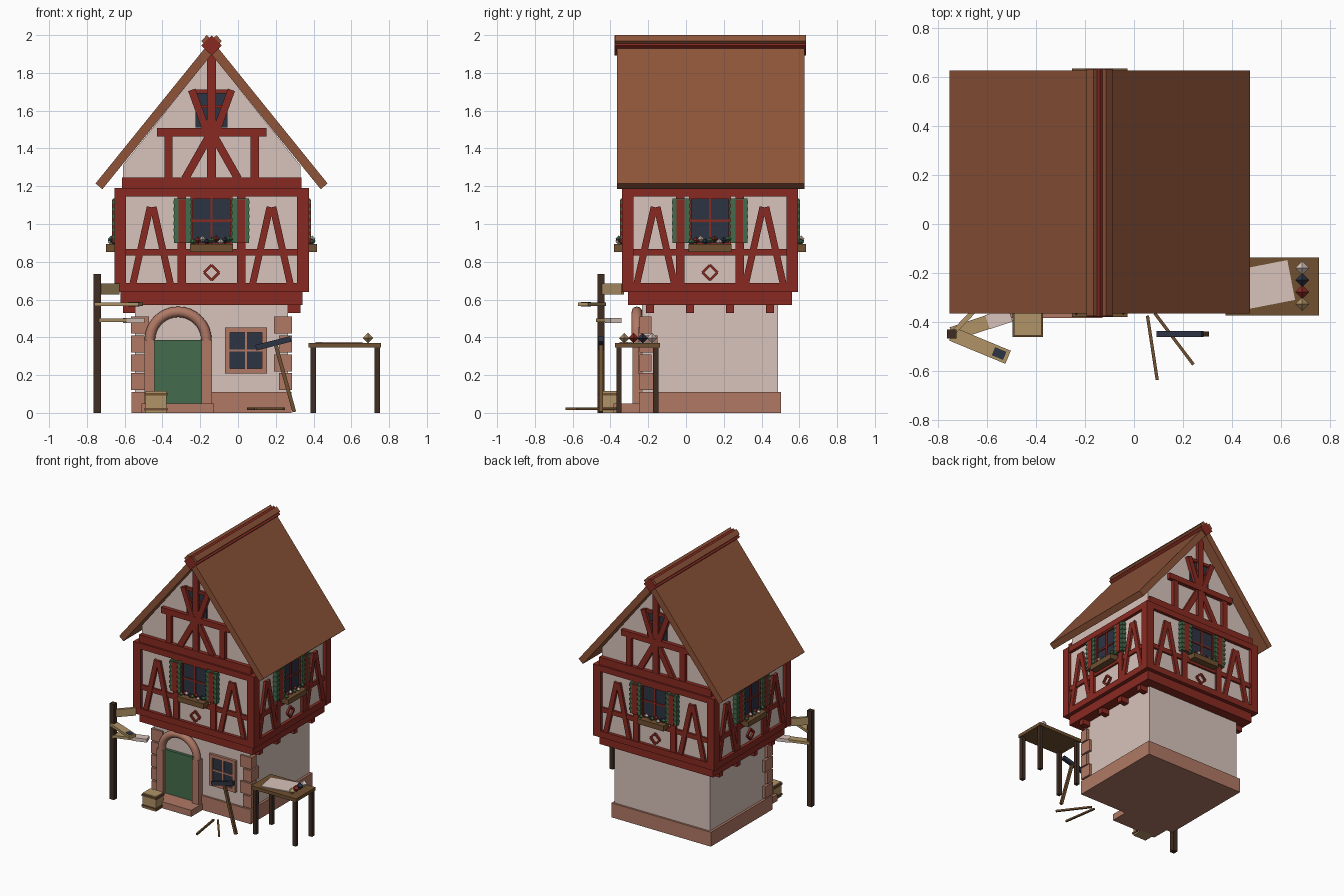
import bpy, bmesh, math
from mathutils import Matrix, Vector

if "Cube" in bpy.data.objects:
    bpy.data.objects.remove(bpy.data.objects["Cube"], do_unlink=True)

SRGB = {
    "plaster": (216, 195, 187), "red_timber": (136, 42, 33), "green_paint": (68, 108, 76),
    "dark_glass": (44, 51, 66), "pink_stone": (176, 121, 101), "roof_brown": (142, 84, 57),
    "dark_wood": (64, 45, 34), "wood": (112, 80, 48), "tan_wood": (176, 147, 102),
}
MATS = {}
for key, rgb in SRGB.items():
    colour = [((c / 255 + 0.055) / 1.055) ** 2.4 for c in rgb] + [1]
    m = bpy.data.materials.new(key)
    m.use_nodes = True
    m.diffuse_color = colour
    m.node_tree.nodes["Principled BSDF"].inputs["Base Color"].default_value = colour
    MATS[key] = m

parts = {}   # name -> (bmesh, material key)
I = Matrix.Identity(4)


def mesh_of(name, mat):
    return parts.setdefault(name, (bmesh.new(), mat))[0]


def box(name, mat, lo, hi, frame=I):
    lo, hi = Vector(lo), Vector(hi)
    size = Matrix.Diagonal((*(hi - lo), 1))
    bmesh.ops.create_cube(mesh_of(name, mat), size=1,
                          matrix=frame @ Matrix.Translation((lo + hi) / 2) @ size)


def beam(name, mat, a, b, width, depth, frame=I):
    """Bar between two points; width lies in the x-z plane for upright walls."""
    a, b = Vector(a), Vector(b)
    z = (b - a).normalized()
    ref = Vector((0, 1, 0)) if abs(z.y) < 0.7 else Vector((0, 0, 1))
    x = ref.cross(z).normalized()
    rot = Matrix((x, z.cross(x), z)).transposed().to_4x4()
    size = Matrix.Diagonal((width, depth, (b - a).length, 1))
    bmesh.ops.create_cube(mesh_of(name, mat), size=1,
                          matrix=frame @ Matrix.Translation((a + b) / 2) @ rot @ size)


def gem(name, mat, pos, r, frame=I):
    bmesh.ops.create_uvsphere(mesh_of(name, mat), u_segments=4, v_segments=2, radius=r,
                              matrix=frame @ Matrix.Translation(pos))


def prism(name, mat, outline, y0, y1, frame=I):
    bm = mesh_of(name, mat)
    face = bm.faces.new([bm.verts.new(frame @ Vector((x, y0, z))) for x, z in outline])
    out = bmesh.ops.extrude_face_region(bm, geom=[face])
    shift = frame.to_3x3() @ Vector((0, y1 - y0, 0))
    bmesh.ops.translate(bm, vec=shift, verts=[v for v in out["geom"] if isinstance(v, bmesh.types.BMVert)])


CX, CY = -0.14, 0.127
HOUSE = Matrix.Translation((CX, CY, 0))


def block(name, mat, hx, hy, z0, z1):
    box(name, mat, (-hx, -hy, z0), (hx, hy, z1), HOUSE)


# Storeys
block("plinth", "pink_stone", 0.423, 0.375, 0, 0.11)
block("ground_floor_wall", "plaster", 0.405, 0.36, 0.1, 0.58)
block("floor_beam", "red_timber", 0.482, 0.434, 0.57, 0.65)
block("upper_wall", "plaster", 0.49, 0.44, 0.645, 1.185)
block("sill_beam", "red_timber", 0.513, 0.464, 0.64, 0.688)
block("top_plate", "red_timber", 0.513, 0.464, 1.145, 1.19)
for sx in (-1, 1):
    for sy in (-1, 1):
        x, y = sx * 0.484, sy * 0.435
        box("corner_posts", "red_timber", (x - 0.031, y - 0.031, 0.64), (x + 0.031, y + 0.031, 1.19), HOUSE)
    # Joist ends under the side jetties
    for i in range(4):
        y = -0.318 + i * 0.212
        box("joist_ends", "red_timber", (sx * 0.43 - 0.04, y - 0.021, 0.53), (sx * 0.43 + 0.04, y + 0.021, 0.58), HOUSE)
    # Corner stones on the front
    for i in range(4):
        lx, ly = (0.095, 0.065) if i % 2 else (0.07, 0.095)
        z = 0.12 + i * 0.1
        box("corner_stones", "pink_stone", (sx * 0.426 - (lx if sx > 0 else 0), -0.374, z),
            (sx * 0.426 + (0 if sx > 0 else lx), -0.374 + ly, z + 0.09), HOUSE)


def window(name, frame, d, half, z0, z1, mat, rim):
    """Glass, rim and crossed glazing bars at outward distance d."""
    box(name + "_glass", "dark_glass", (-half, -d - 0.008, z0), (half, -d, z1), frame)
    zm = (z0 + z1) / 2
    for s in (-1, 1):
        box(name + "_bars", mat, (s * half - rim, -d - 0.02, z0 - rim), (s * half + rim, -d, z1 + rim), frame)
    for z in (z0, z1):
        box(name + "_bars", mat, (-half, -d - 0.02, z - rim), (half, -d, z + rim), frame)
    box(name + "_bars", mat, (-0.006, -d - 0.014, z0), (0.006, -d, z1), frame)
    box(name + "_bars", mat, (-half, -d - 0.014, zm - 0.006), (half, -d, zm + 0.006), frame)


def upper_side(name, angle, d, half, brace):
    """Timber framing, window, shutters and flower box of one upper wall."""
    f = HOUSE @ Matrix.Rotation(angle, 4, "Z")
    t, red = name + "_timbers", "red_timber"
    box(t, red, (-half, -d - 0.015, 0.832), (half, -d, 0.868), f)
    window(name + "_window", f, d, 0.104, 0.895, 1.14, red, 0.007)
    for s in (-1, 1):
        box(t, red, (s * 0.158 - 0.023, -d - 0.018, 0.68), (s * 0.158 + 0.023, -d, 1.15), f)
        for k in (-1, 1):
            beam(t, red, (s * brace + k * 0.1, -d - 0.004, 0.68), (s * brace + k * 0.008, -d - 0.004, 1.09), 0.036, 0.03, f)
        # Shutter with slats and a raised centre panel
        box(name + "_shutters", "green_paint", (s * 0.153 - 0.045, -d - 0.032, 0.9), (s * 0.153 + 0.045, -d, 1.135), f)
        box(t, red, (s * 0.155 - 0.021, -d - 0.037, 0.9), (s * 0.155 + 0.021, -d, 1.13), f)
        for i in range(6):
            z = 0.922 + i * 0.037
            box(name + "_shutters", "green_paint", (s * 0.153 - 0.049, -d - 0.036, z), (s * 0.153 + 0.049, -d, z + 0.018), f)
    box(t, red, (-0.04, -d - 0.012, 0.89), (0.04, -d, 0.9), f)
    # Diamond ornament
    ring = [(0, 0.79), (0.047, 0.743), (0, 0.696), (-0.047, 0.743)]
    for (ax, az), (bx, bz) in zip(ring, ring[1:] + ring[:1]):
        beam(t, red, (ax * 0.85, -d - 0.004, 0.743 + (az - 0.743) * 0.85), (bx * 0.85, -d - 0.004, 0.743 + (bz - 0.743) * 0.85), 0.014, 0.02, f)
    # Flower box
    box(name + "_flower_box", "wood", (-0.113, -d - 0.068, 0.853), (0.113, -d, 0.893), f)
    blooms = ["green_paint", "red_timber", "plaster", "dark_glass"]
    for i in range(9):
        mat = blooms[i % 4]
        gem(name + "_flowers_" + mat, mat, (-0.096 + i * 0.024, -d - 0.042 + 0.012 * (i % 2), 0.905 + 0.008 * (i % 3)), 0.018, f)


for i, side in enumerate(("front", "left", "back", "right")):
    across = i % 2
    upper_side(side, i * math.pi / 2, 0.49 if across else 0.44,
               0.43 if across else 0.48, 0.288 if across else 0.317)

# Gables
prism("attic_wall", "plaster", [(-0.47, 1.18), (0.47, 1.18), (0.47, 1.31), (0, 1.9), (-0.47, 1.31)], -0.42, 0.42, HOUSE)
for side, angle in (("front", 0), ("back", math.pi)):
    f = HOUSE @ Matrix.Rotation(angle, 4, "Z")
    t, red, d = side + "_gable_timbers", "red_timber", 0.42
    box(t, red, (-0.475, -d - 0.03, 1.185), (0.475, -d, 1.247), f)
    box(t, red, (-0.29, -d - 0.03, 1.463), (0.29, -d, 1.507), f)
    box(t, red, (-0.024, -d - 0.028, 1.24), (0.024, -d, 1.94), f)
    box(side + "_attic_glass", "dark_glass", (-0.085, -d - 0.008, 1.51), (0.085, -d, 1.7), f)
    box(t, red, (-0.085, -d - 0.02, 1.69), (0.085, -d, 1.712), f)
    box(t, red, (-0.07, -d - 0.016, 1.615), (0.07, -d, 1.63), f)
    for s in (-1, 1):
        box(t, red, (s * 0.228 - 0.022, -d - 0.025, 1.24), (s * 0.228 + 0.022, -d, 1.47), f)
        beam(t, red, (s * 0.14, -d - 0.005, 1.24), (s * 0.01, -d - 0.005, 1.47), 0.042, 0.036, f)
        beam(t, red, (s * 0.025, -d - 0.01, 1.49), (s * 0.105, -d - 0.01, 1.71), 0.04, 0.04, f)

# Roof
prism("roof", "roof_brown", [(-0.614, 1.215), (0, 1.975), (0.614, 1.215), (0.578, 1.184), (0, 1.897), (-0.578, 1.184)], -0.493, 0.5, HOUSE)
prism("ridge_beam", "red_timber", [(-0.054, 1.945), (0, 1.998), (0.054, 1.945), (0, 1.892)], -0.505, 0.509, HOUSE)
for s in (-1, 1):
    prism("ridge_boards", "roof_brown", [(s * 0.01, 1.985), (s * 0.026, 2.0), (s * 0.054, 1.968), (s * 0.04, 1.953)], -0.503, 0.507, HOUSE)

# Door with round arch
DX, WALL = -0.317, -0.233
box("door_step", "pink_stone", (-0.51, -0.385, 0), (-0.128, WALL, 0.05))
box("door", "green_paint", (DX - 0.13, -0.255, 0.05), (DX + 0.13, WALL, 0.385))
for s in (-1, 1):
    box("door_jambs", "pink_stone", (DX + s * 0.152 - 0.027, -0.282, 0.05), (DX + s * 0.152 + 0.027, WALL, 0.387))
arch = mesh_of("door_arch", "pink_stone")
ring = bmesh.ops.create_circle(arch, segments=12, radius=0.028, matrix=Matrix.Translation((DX + 0.15, -0.26, 0.385)))
bmesh.ops.spin(arch, geom=ring["verts"] + list({e for v in ring["verts"] for e in v.link_edges}),
               cent=(DX, -0.26, 0.385), axis=(0, -1, 0), angle=math.pi, steps=16)

# Ground floor window
window("ground_window", Matrix.Translation((0.042, 0, 0)), -WALL, 0.098, 0.222, 0.438, "pink_stone", 0.013)

# Work table with sheet and pigments
box("table_top", "wood", (0.374, -0.375, 0.345), (0.757, -0.138, 0.37))
for x in (0.398, 0.737):
    for y in (-0.355, -0.16):
        box("table_legs", "dark_wood", (x - 0.014, y - 0.014, 0), (x + 0.014, y + 0.014, 0.346))
box("paper_sheet", "plaster", (-0.11, -0.083, 0.37), (0.11, 0.083, 0.376),
    Matrix.Translation((0.535, -0.25, 0)) @ Matrix.Rotation(math.radians(11), 4, "Z"))
for i, mat in enumerate(("plaster", "dark_glass", "red_timber", "tan_wood")):
    gem("pigment_" + mat, mat, (0.688, -0.18 - i * 0.049, 0.396), 0.028)

# Signpost
POST = Vector((-0.745, -0.45, 0))
box("sign_post", "dark_wood", POST - Vector((0.019, 0.019, 0)), POST + Vector((0.019, 0.019, 0.735)))
for z, ex, ey in ((0.657, -0.635, -0.335), (0.575, -0.515, -0.545), (0.49, -0.51, -0.372)):
    base, tip = POST + Vector((0, 0, z)), Vector((ex, ey, z))
    beam("sign_boards", "tan_wood", base, tip, 0.02, 0.058)
    if z < 0.6:
        mid = base.lerp(tip, 0.62)
        if z > 0.5:
            beam("sign_badge", "dark_glass", base.lerp(tip, 0.74), base.lerp(tip, 0.94), 0.026, 0.036)
        else:
            beam("sign_tip", "plaster", mid, tip + (tip - base) * 0.02, 0.026, 0.06)

# Crate by the door
box("crate", "tan_wood", (-0.49, -0.457, 0), (-0.378, -0.365, 0.115))
for z in (0.012, 0.092):
    box("crate_bands", "wood", (-0.496, -0.463, z), (-0.372, -0.36, z + 0.014))

# Hammer and loose sticks
beam("hammer_handle", "wood", (0.298, -0.45, 0.005), (0.198, -0.45, 0.365), 0.02, 0.02)
beam("hammer_head", "dark_glass", (0.095, -0.45, 0.345), (0.28, -0.45, 0.392), 0.03, 0.024)
beam("loose_sticks", "wood", (0.055, -0.375, 0.022), (0.095, -0.638, 0.022), 0.013, 0.013)
beam("loose_sticks", "wood", (0.085, -0.365, 0.022), (0.243, -0.575, 0.022), 0.013, 0.013)

# Emit all parts
for name, (bm, mat) in parts.items():
    bmesh.ops.recalc_face_normals(bm, faces=bm.faces)
    for face in bm.faces:
        face.smooth = name == "door_arch"
    mesh = bpy.data.meshes.new(name)
    bm.to_mesh(mesh)
    bm.free()
    mesh.materials.append(MATS[mat])
    bpy.context.collection.objects.link(bpy.data.objects.new(name, mesh))
